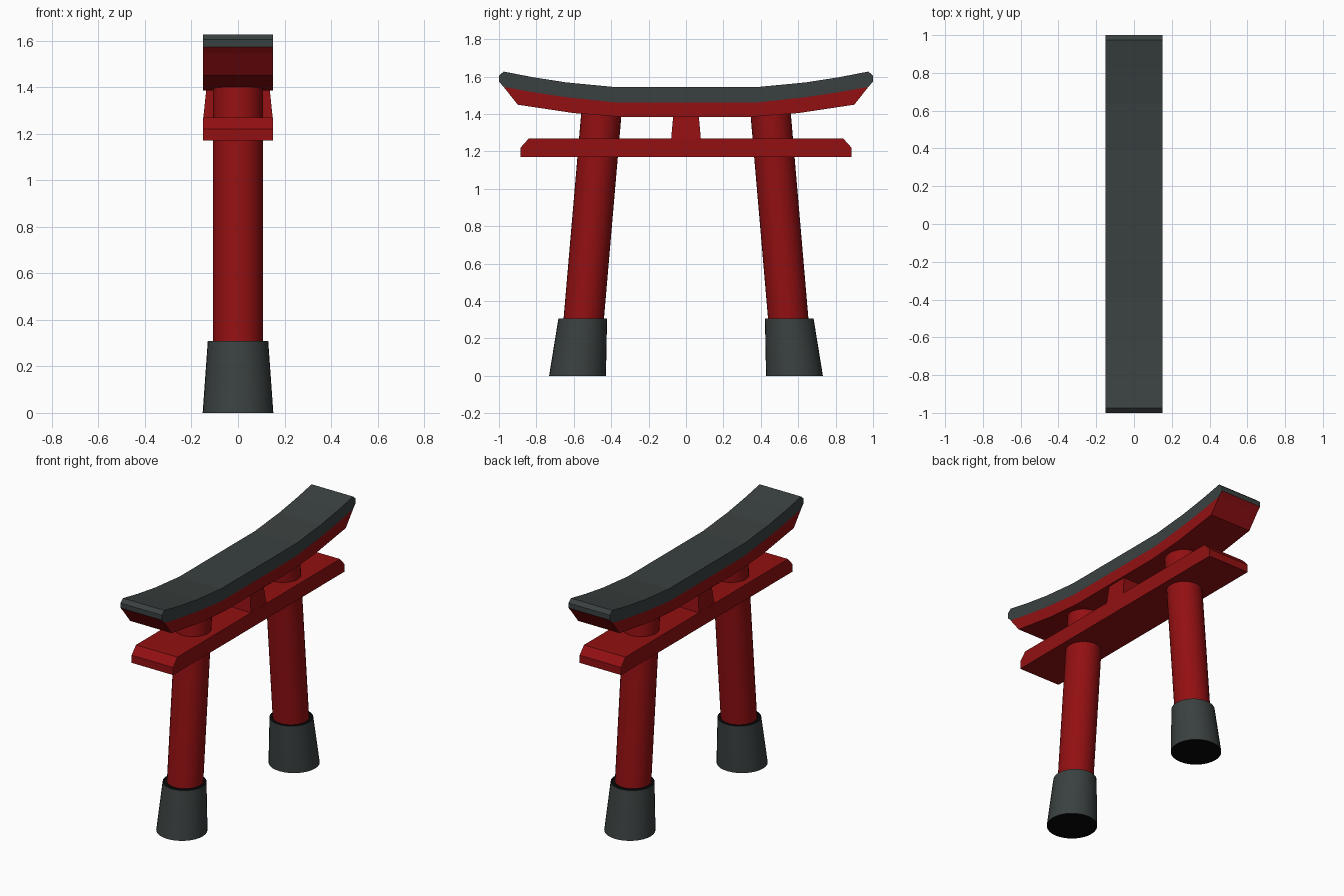
import bpy, bmesh
from mathutils import Vector

cube = bpy.data.objects.get("Cube")
if cube:
    bpy.data.objects.remove(cube, do_unlink=True)


def material(name, rgb):
    m = bpy.data.materials.new(name)
    m.use_nodes = True
    m.diffuse_color = (*rgb, 1)
    m.node_tree.nodes["Principled BSDF"].inputs["Base Color"].default_value = (*rgb, 1)
    return m


RED = material("red_lacquer", (0.29, 0.005, 0.006))
GREY = material("slate_grey", (0.042, 0.052, 0.051))
BLACK = material("black", (0.002, 0.002, 0.002))


def finish(name, bm, mats, rule=None, smooth=False):
    bmesh.ops.recalc_face_normals(bm, faces=bm.faces)
    bm.normal_update()
    for f in bm.faces:
        f.smooth = smooth and abs(f.normal.z) < 0.8
        if rule:
            f.material_index = rule(f)
    me = bpy.data.meshes.new(name)
    bm.to_mesh(me)
    bm.free()
    for m in mats:
        me.materials.append(m)
    ob = bpy.data.objects.new(name, me)
    bpy.context.collection.objects.link(ob)
    return ob


def span(name, top, bottom, mats, rule=None, half=0.15):
    """Symmetric beam: half outlines listed from the middle outwards."""
    half_outline = top + bottom[::-1]
    outline = half_outline + [(-y, z) for y, z in half_outline[::-1]]
    bm = bmesh.new()
    face = bm.faces.new([bm.verts.new((-half, y, z)) for y, z in outline])
    new = bmesh.ops.extrude_face_region(bm, geom=[face])["geom"]
    bmesh.ops.translate(bm, vec=(2 * half, 0, 0),
                        verts=[v for v in new if isinstance(v, bmesh.types.BMVert)])
    return finish(name, bm, mats, rule)


def leaning_post(name, low, high, mats, rule=None):
    """Round post with level ends; each end is (y, z, radius)."""
    bm = bmesh.new()
    bmesh.ops.create_cone(bm, cap_ends=True, segments=32, radius1=low[2],
                          radius2=high[2], depth=2)
    for v in bm.verts:
        y, z, _ = high if v.co.z > 0 else low
        v.co = Vector((v.co.x, v.co.y + y, z))
    return finish(name, bm, mats, rule, smooth=True)


# Pillars and their stone feet
for side, s in (("left", -1), ("right", 1)):
    leaning_post(side + "_pillar", (s * 0.548, 0.29, 0.108),
                 (s * 0.451, 1.42, 0.108), [RED])
    leaning_post(side + "_foot", (s * 0.58, 0, 0.152), (s * 0.552, 0.308, 0.13),
                 [GREY, BLACK], lambda f: int(abs(f.normal.z) > 0.8))

# Lower tie beam with clipped upper corners
span("tie_beam", [(0.84, 1.27), (0.885, 1.22)], [(0.885, 1.17)], [RED])

# Tapered strut between the beams
bm = bmesh.new()
bmesh.ops.create_cube(bm, size=2)
for v in bm.verts:
    up = v.co.z > 0
    v.co = Vector((v.co.x * (0.136 if up else 0.15),
                   v.co.y * (0.068 if up else 0.08), 1.395 if up else 1.26))
finish("centre_strut", bm, [RED])

# Curved upper beam and the roof cap that sits on it
seam = [(0.38, 1.462), (0.64, 1.49), (0.82, 1.517), (0.975, 1.545)]
span("upper_beam", seam, [(0.35, 1.385), (0.6, 1.405), (0.9, 1.45)], [RED])
span("roof_cap", [(0.39, 1.545), (0.64, 1.569), (0.82, 1.597), (0.975, 1.627),
                  (1.0, 1.605)], seam + [(1.0, 1.573)], [GREY, RED],
     lambda f: int(f.normal.z < -0.3))
